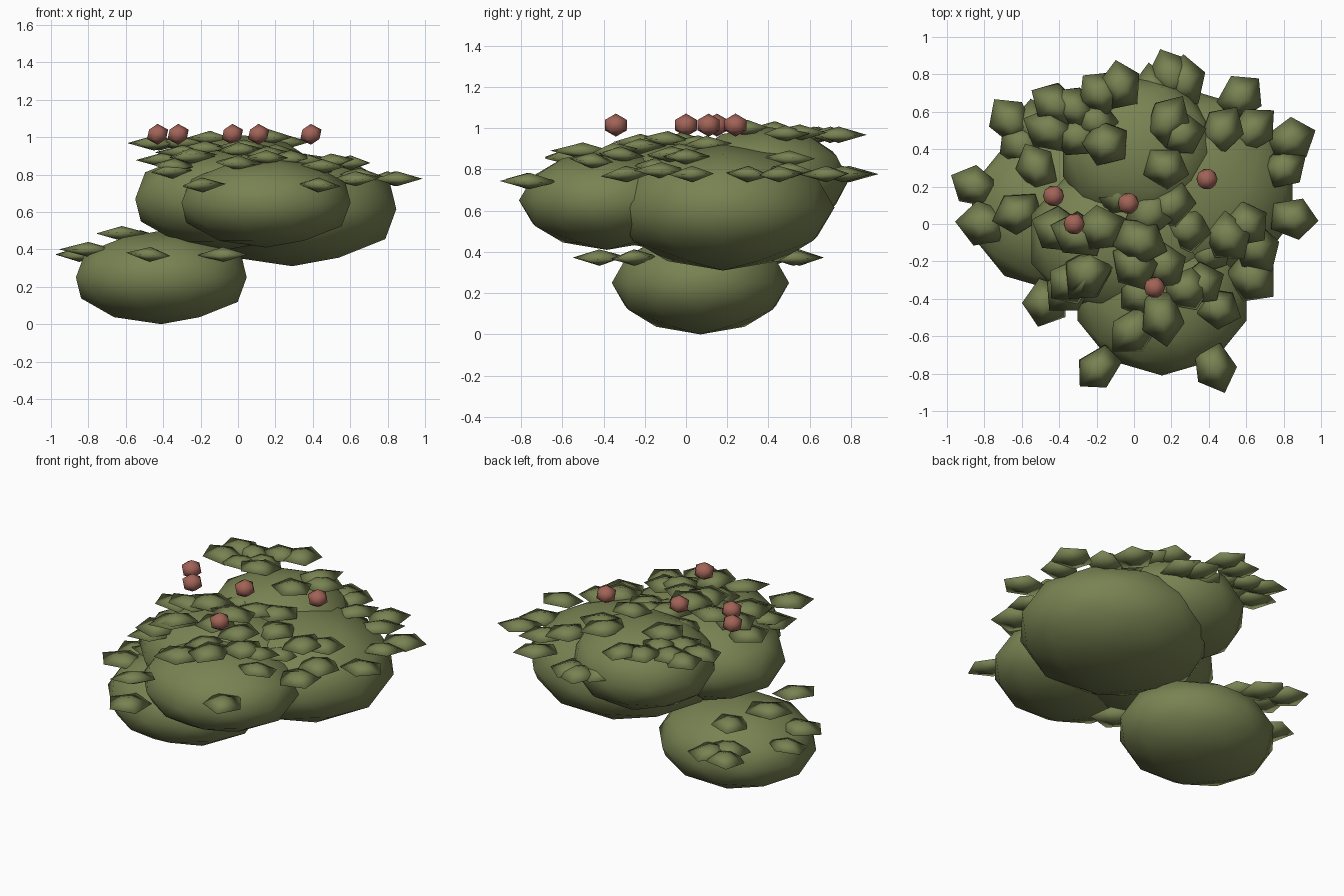
import bpy, bmesh, math, random
from mathutils import Matrix, Vector

random.seed(4)
old = bpy.data.objects.get("Cube")
if old:
    bpy.data.objects.remove(old, do_unlink=True)


def make_material(name, colour):
    mat = bpy.data.materials.new(name)
    mat.use_nodes = True
    mat.diffuse_color = (*colour, 1)
    mat.node_tree.nodes["Principled BSDF"].inputs["Base Color"].default_value = (*colour, 1)
    return mat


olive = make_material("olive green", (0.19, 0.225, 0.085))
berry_red = make_material("berry red", (0.36, 0.125, 0.095))


def finish(name, bm, mat):
    """Turn a bmesh into a smooth shaded object with one material."""
    for face in bm.faces:
        face.smooth = True
    mesh = bpy.data.meshes.new(name)
    bm.to_mesh(mesh)
    bm.free()
    mesh.materials.append(mat)
    obj = bpy.data.objects.new(name, mesh)
    bpy.context.collection.objects.link(obj)


def ball(name, centre, radii, mat, detail):
    """Low-poly ellipsoid."""
    bm = bmesh.new()
    place = Matrix.Translation(centre) @ Matrix.Diagonal((*radii, 1))
    bmesh.ops.create_icosphere(bm, subdivisions=detail, radius=1, matrix=place)
    finish(name, bm, mat)


def add_leaf(bm, position, yaw):
    """Flat five-sided leaf, pointed along its length."""
    tilt = Matrix.Rotation(random.uniform(-0.1, 0.1), 4, "X")
    place = Matrix.Translation(position) @ Matrix.Rotation(yaw, 4, "Z") @ tilt
    length, width = random.uniform(0.13, 0.16), random.uniform(0.11, 0.13)
    top, bottom = [bm.verts.new(place @ Vector((0, 0, h))) for h in (0.04, -0.04)]
    rim = []
    for i in range(5):
        angle = math.tau * i / 5
        point = Vector((length * math.cos(angle), width * math.sin(angle), 0))
        rim.append(bm.verts.new(place @ point))
    for a, b in zip(rim, rim[1:] + rim[:1]):
        bm.faces.new((a, b, top))
        bm.faces.new((b, a, bottom))


def scatter(centre, radii, count):
    """Leaf spots spread evenly over the crown of a clump in a spiral."""
    golden = math.pi * (3 - math.sqrt(5))
    spots = []
    for i in range(count):
        reach = 0.8 * math.sqrt((i + 0.5) / count)
        angle = i * golden + random.uniform(-0.3, 0.3)
        spots.append((centre[0] + radii[0] * reach * math.cos(angle),
                      centre[1] + radii[1] * reach * math.sin(angle)))
    return spots


def leafy_clump(name, centre, radii, lowest, spots):
    """Ellipsoid with leaves lying on its dome, never below the lowest share of its height."""
    ball(name, centre, radii, olive, 2)
    leaves = bmesh.new()
    for x, y in spots:
        dx, dy = x - centre[0], y - centre[1]
        dome = 1 - (dx / radii[0]) ** 2 - (dy / radii[1]) ** 2
        share = max(lowest, math.sqrt(max(dome, 0)))
        z = centre[2] + radii[2] * share + 0.01
        add_leaf(leaves, (x, y, z), math.atan2(dy, dx) + random.uniform(-0.3, 0.3))
    finish(name + "_leaves", leaves, olive)


# Clumps, each with its leaf spots
leafy_clump("low_clump", (-0.41, 0.07, 0.25), (0.48, 0.43, 0.25), 0.45,
            [(-.85, .2), (-.8, 0), (-.66, .55), (-.47, -.42), (-.08, -.25),
             (-.53, .52), (-.6, .42), (-.52, .3), (-.62, .06)])
leafy_clump("large_clump", (0.29, 0.18, 0.615), (0.585, 0.54, 0.305), 0.5,
            [(.2, .79), (.27, .76), (.1, .71), (.57, .68), (.63, .5), (.47, .5),
             (.84, .45), (.8, .3), (.85, .03), (.6, 0), (.63, -.29), (.65, -.12),
             (.5, -.07), (.2, .1)])
leafy_clump("front_clump", (0.15, -0.385, 0.65), (0.475, 0.425, 0.24), 0.35,
            [(-.19, -.77), (.43, -.76), (0, -.57), (.45, -.45), (.36, -.32),
             (.28, -.35), (.15, -.5), (.4, -.15)])
middle_centre, middle_radii = (-0.05, -0.08, 0.67), (0.525, 0.42, 0.27)
leafy_clump("middle_clump", middle_centre, middle_radii, 0.5,
            [(-.25, -.26), (-.35, -.35)] + scatter(middle_centre, middle_radii, 13))
leafy_clump("back_clump", (0.03, 0.38, 0.75), (0.43, 0.41, 0.26), 0.8,
            [(-.42, .64), (-.32, .62), (-.18, .7), (-.07, .74), (-.2, .55), (-.3, .47),
             (-.15, .43), (-.45, .5), (.18, .55), (.25, .48), (.17, .3)])

# Berries resting on the crown
berries = [(-.43, .15), (-.32, 0), (-.03, .11), (.39, .24), (.11, -.34)]
for x, y in berries:
    ball("berry", (x, y, 1.015), (0.063, 0.063, 0.056), berry_red, 1)
